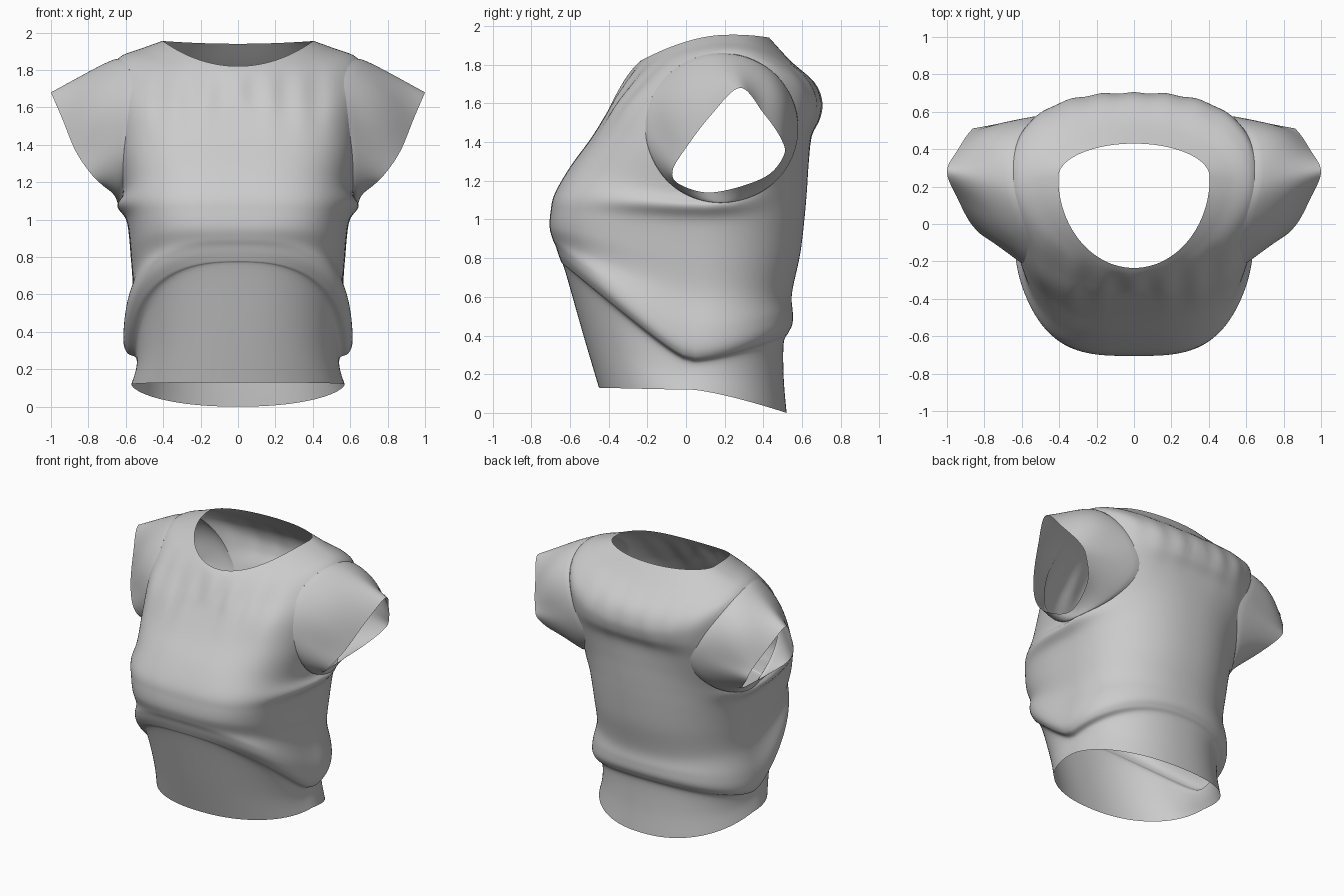
import bpy, bmesh, math
from mathutils import Vector
from mathutils.bvhtree import BVHTree

if "Cube" in bpy.data.objects:
    bpy.data.objects.remove(bpy.data.objects["Cube"])

fabric = bpy.data.materials.new("light_grey_fabric")
fabric.diffuse_color = (0.6, 0.6, 0.6, 1)
fabric.use_nodes = True
fabric.node_tree.nodes["Principled BSDF"].inputs["Base Color"].default_value = fabric.diffuse_color

# Cloth rings, hem to neck:
# front y, front z, half width, side y, side z, back y, back z, front squareness
RINGS = [
    (-.45, .13, .570, .03, .12, .520, .00, 2.2),
    (-.53, .40, .545, .03, .20, .505, .18, 2.3),
    (-.624, .73, .545, .04, .26, .505, .36, 2.5),
    (-.645, .78, .590, .05, .285, .530, .415, 2.6),
    (-.66, .82, .612, .05, .34, .550, .46, 2.7),
    (-.673, .86, .605, .05, .44, .552, .52, 2.8),
    (-.69, .90, .565, .06, .62, .548, .62, 3.0),
    (-.705, .96, .575, .06, .82, .590, .82, 3.2),
    (-.70, 1.04, .590, .08, .98, .612, 1.0, 3.3),
    (-.68, 1.13, .605, .10, 1.07, .625, 1.15, 3.3),
    (-.60, 1.27, .615, .14, 1.14, .635, 1.30, 3.2),
    (-.49, 1.42, .645, .20, 1.35, .650, 1.43, 3.2),
    (-.40, 1.56, .650, .20, 1.60, .690, 1.52, 3.1),
    (-.345, 1.66, .665, .22, 1.79, .700, 1.61, 2.2),
    (-.30, 1.74, .630, .22, 1.87, .660, 1.71, 1.8),
    (-.265, 1.79, .510, .24, 1.917, .540, 1.82, 1.85),
    (-.235, 1.82, .405, .25, 1.955, .430, 1.94, 2.0),
]
# Back squareness of the same rings
BACK = [(2.2,)] * 10 + [(2.3,), (2.5,), (2.7,), (2.5,), (2.1,), (2.0,), (2.0,)]
# Cuff edge of the sleeve: top, round the back, underarm, round the front
CUFF = [(1.0, .28, 1.68), (.94, .40, 1.55), (.88, .49, 1.42), (.84, .505, 1.33),
        (.74, .40, 1.215), (.66, .14, 1.14), (.72, -.03, 1.18), (.79, -.07, 1.25),
        (.87, .0, 1.37), (.94, .13, 1.54)]
ARM_Y, ARM_Z, ARM_RY, ARM_RZ = .185, 1.475, .395, .385


def spline(rows, u, closed=False):
    """Smooth curve through rows at position u."""
    n = len(rows)
    i = int(math.floor(u)) if closed else min(int(u), n - 2)
    f = u - i
    pick = (lambda k: rows[k % n]) if closed else (lambda k: rows[max(0, min(n - 1, k))])
    return [b + .5 * f * (c - a + f * (2*a - 5*b + 4*c - d + f * (3*(b - c) + d - a)))
            for a, b, c, d in zip(pick(i - 1), pick(i), pick(i + 1), pick(i + 2))]


def cloth_point(u, ang):
    yf, zf, w, ys, zs, yb, zb, n = spline(RINGS, u)
    t = u / (len(RINGS) - 1)
    c, s = math.cos(ang), math.sin(ang)
    back = s > 0
    if back:
        n = spline(BACK, u)[0]
    f = abs(s) ** (2 / n)
    x = math.copysign(w * abs(c) ** (2 / n), c)
    y = ys + ((yb if back else yf) - ys) * f
    if back:
        z = zs + (zb - zs) * abs(s) ** (1.2 + .8 * t)
    else:
        e = .13  # rounds the ring where it turns past the side
        g = (math.hypot(f, e) - e) / (math.hypot(1, e) - e)
        z = zs + (zf - zs) * g ** (1 + .7 * t ** 3)
    # fold under the arm
    x += math.copysign(.04 * math.exp(-((u - 9) / .6) ** 2) * c ** 8, c)
    # gathers below the neckline
    gather = math.exp(-((u - 13) / 1.4) ** 2) * max(0, abs(s) - .45)
    y += gather * math.cos(x * 2 * math.pi / .17) * (.008 if back else -.016)
    return Vector((x, y, z))


def grid(bm, rows):
    """Skin between closed rings of points."""
    vs = [[bm.verts.new(p) for p in r] for r in rows]
    n = len(rows[0])
    for a, b in zip(vs, vs[1:]):
        for k in range(n):
            m = (k + 1) % n
            bm.faces.new((a[k], a[m], b[m], b[k]))


def finish(bm, name):
    me = bpy.data.meshes.new(name)
    bm.to_mesh(me)
    bm.free()
    ob = bpy.data.objects.new(name, me)
    bpy.context.collection.objects.link(ob)
    me.materials.append(fabric)
    me.polygons.foreach_set("use_smooth", [True] * len(me.polygons))
    return ob


# Body of the shirt
SEG, STEPS = 144, 6
body = bmesh.new()
grid(body, [[cloth_point(j / STEPS, 2 * math.pi * k / SEG) for k in range(SEG)]
            for j in range((len(RINGS) - 1) * STEPS + 1)])
skin = BVHTree.FromBMesh(body)


def armhole_point(ang, side):
    """Point of the armhole seam on the body, ang 0 at the shoulder."""
    y, z = ARM_Y + ARM_RY * math.sin(ang), ARM_Z + ARM_RZ * math.cos(ang)
    hit = skin.ray_cast(Vector((2 * side, y, z)), Vector((-side, 0, 0)))[0]
    return hit or skin.find_nearest(Vector((.6 * side, y, z)))[0]


# Armholes: cut the openings and pull their rims onto the seam
def in_armhole(p):
    return abs(p.x) > .3 and ((p.y - ARM_Y) / ARM_RY) ** 2 + ((p.z - ARM_Z) / ARM_RZ) ** 2 < 1


cut = [f for f in body.faces if in_armhole(f.calc_center_median())]
rim = {v for f in cut for v in f.verts}
bmesh.ops.delete(body, geom=cut, context='FACES')
for v in rim:
    if v.is_valid:
        ang = math.atan2((v.co.y - ARM_Y) / ARM_RY, (v.co.z - ARM_Z) / ARM_RZ)
        v.co = armhole_point(ang, math.copysign(1, v.co.x))
finish(body, "shirt_body")

# Sleeves from the armhole seam to the cuff
N, M = 100, 16
for side, name in ((1, "sleeve_left"), (-1, "sleeve_right")):
    rows = []
    for j in range(M + 1):
        v = j / M
        row = []
        for k in range(N):
            ang = 2 * math.pi * k / N
            a = armhole_point(ang, side)
            b = Vector(spline(CUFF, k * len(CUFF) / N, True))
            b.x *= side
            puff = .01 * math.sin(math.pi * v ** .5)
            if math.cos(ang) > 0:  # rounder over the shoulder
                puff += .035 * math.sin(math.pi * v) * math.sin(2 * ang) ** 2
            out = Vector((.3 * side, math.sin(ang), math.cos(ang)))
            p = a.lerp(b, v) + out * puff
            p.y += (b.y - a.y) * (v ** .8 - v)
            row.append(p)
        rows.append(row if side > 0 else row[::-1])
    bm = bmesh.new()
    grid(bm, rows)
    bmesh.ops.reverse_faces(bm, faces=bm.faces[:])
    finish(bm, name)
